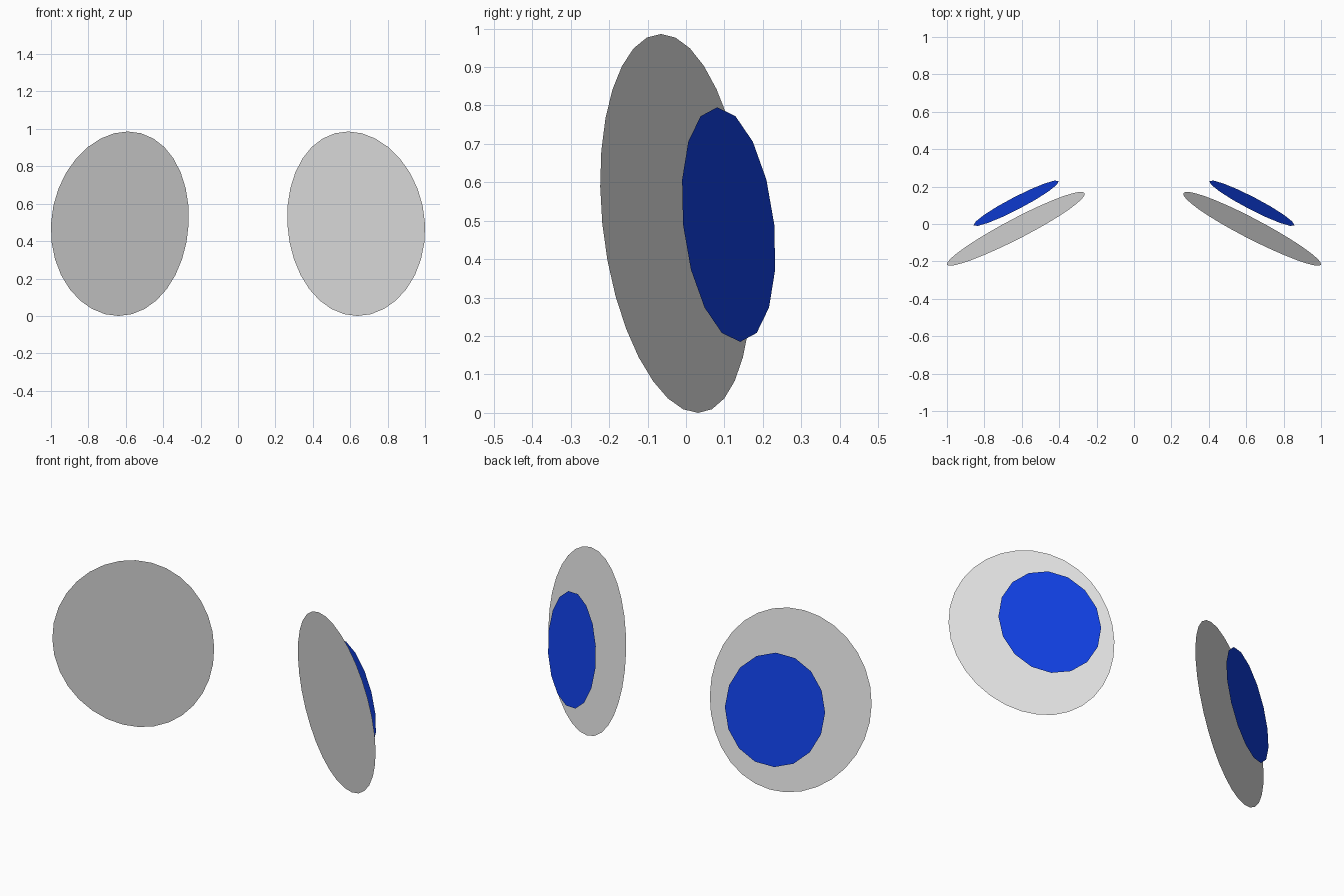
import bpy, bmesh, math
from mathutils import Matrix, Vector

if "Cube" in bpy.data.objects:
    bpy.data.objects.remove(bpy.data.objects["Cube"])


def material(name, rgb):
    m = bpy.data.materials.new(name)
    m.diffuse_color = (*rgb, 1)
    m.use_nodes = True
    m.node_tree.nodes["Principled BSDF"].inputs["Base Color"].default_value = m.diffuse_color
    return m


GREY = material("pale_grey", (0.8, 0.8, 0.8))
BLUE = material("deep_blue", (0.0056, 0.053, 0.8))
TILT = math.radians(6.3)   # top edge leans forward
YAW = math.radians(-27.5)  # outer edge swings forward


def disc(name, side, sides, centre, half_w, half_h, bulge, mat, facing):
    """Thin flat oval; bulge pushes the widest part outwards a little."""
    turn = Matrix.Rotation(YAW, 3, 'Z') @ Matrix.Rotation(TILT, 3, 'X')
    bm = bmesh.new()
    ring = []
    for i in range(sides):
        a = 2 * math.pi * i / sides
        s = math.sin(a)
        p = turn @ Vector((half_w * s + bulge * s * s, 0, half_h * math.cos(a)))
        p += Vector(centre)
        ring.append(bm.verts.new((p.x * side, p.y, p.z)))
    face = bm.faces.new(ring)
    face.normal_update()
    if face.normal.y * facing < 0:
        face.normal_flip()
    mesh = bpy.data.meshes.new(name)
    bm.to_mesh(mesh)
    bm.free()
    mesh.materials.append(mat)
    bpy.context.collection.objects.link(bpy.data.objects.new(name, mesh))


for label, side in (("right", 1), ("left", -1)):
    # large pale disc in front
    disc("front_disc_" + label, side, 32, (0.614, -0.017, 0.493),
         0.415, 0.496, 0.02, GREY, -1)
    # smaller blue disc floating behind it
    disc("rear_disc_" + label, side, 16, (0.63, 0.111, 0.49),
         0.257, 0.307, 0.0, BLUE, 1)
